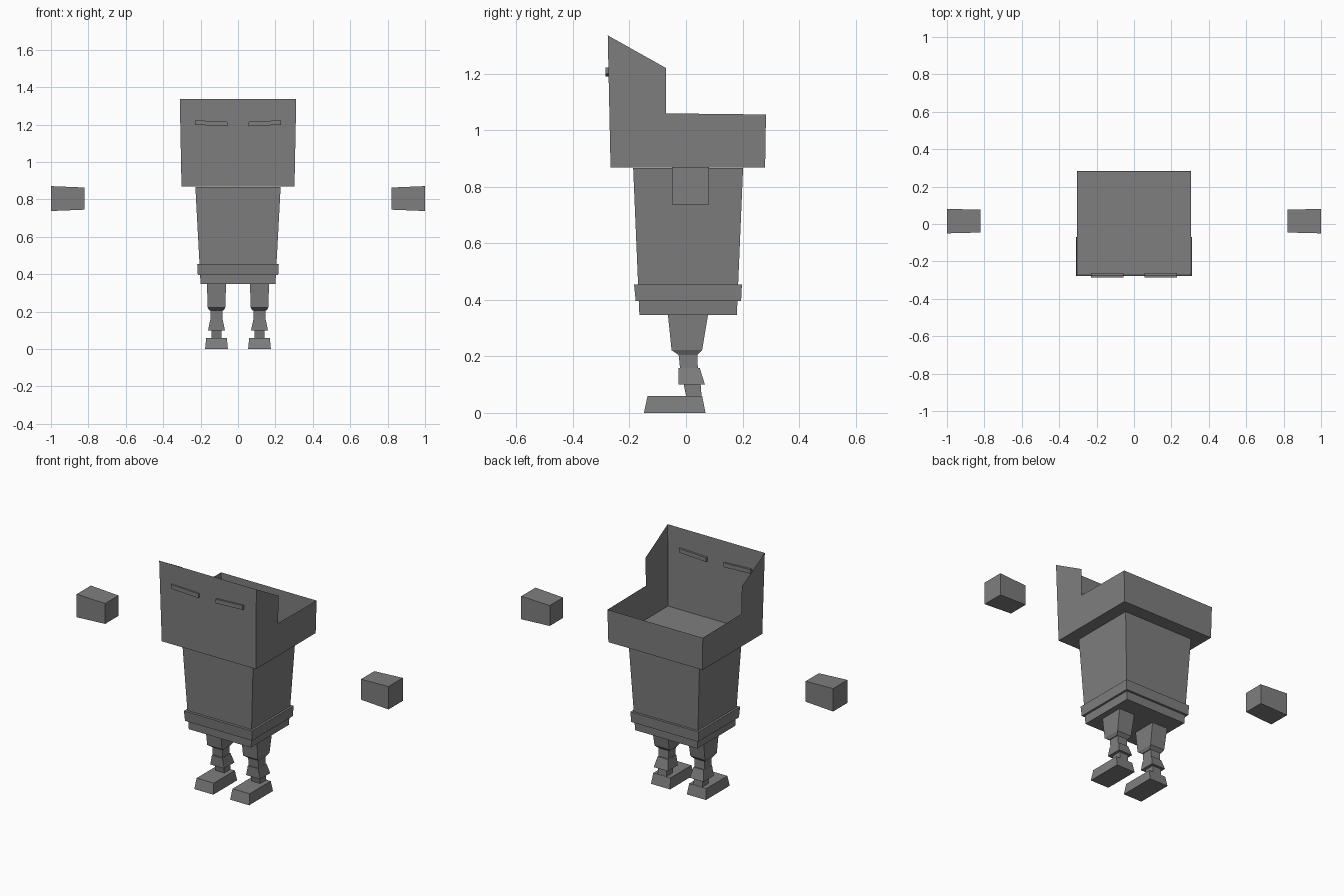
import bpy

if "Cube" in bpy.data.objects:
    bpy.data.objects.remove(bpy.data.objects["Cube"])

# One flat grey for everything
grey = bpy.data.materials.new("grey")
grey.diffuse_color = (0.21, 0.21, 0.21, 1)
grey.use_nodes = True
grey.node_tree.nodes["Principled BSDF"].inputs["Base Color"].default_value = grey.diffuse_color


def add_mesh(name, verts, faces):
    mesh = bpy.data.meshes.new(name)
    mesh.from_pydata(verts, [], faces)
    mesh.materials.append(grey)
    obj = bpy.data.objects.new(name, mesh)
    bpy.context.collection.objects.link(obj)
    return obj


def loft(name, rings):
    """Closed stack of rectangles; each ring is (z, x0, x1, y0, y1)."""
    verts, faces = [], [(3, 2, 1, 0)]
    for z, x0, x1, y0, y1 in rings:
        verts += [(x0, y0, z), (x1, y0, z), (x1, y1, z), (x0, y1, z)]
    for r in range(len(rings) - 1):
        a = 4 * r
        for i in range(4):
            j = (i + 1) % 4
            faces.append((a + i, a + j, a + 4 + j, a + 4 + i))
    n = len(verts)
    faces.append((n - 4, n - 3, n - 2, n - 1))
    return add_mesh(name, verts, faces)


# Head: thin open tray with a tall front and stepped side walls
profile = [(-0.267, 0.868), (0.28, 0.868), (0.283, 1.056),
           (-0.07, 1.06), (-0.07, 1.22), (-0.277, 1.336)]


def half_width(z):
    return 0.302 + (z - 0.868) * 0.02


n = len(profile)
verts = [(s * half_width(z), y, z) for s in (1, -1) for y, z in profile]
faces = [tuple(range(n)), tuple(reversed(range(n, 2 * n)))]
for i, j in ((0, 1), (1, 2), (5, 0)):      # floor, back, front
    faces.append((j, i, i + n, j + n))
add_mesh("head", verts, faces)

# Torso and belt
loft("torso", [(0.347, -0.2, 0.2, -0.165, 0.18),
               (0.867, -0.228, 0.228, -0.187, 0.202)])
loft("belt", [(0.396, -0.215, 0.215, -0.178, 0.195),
              (0.455, -0.218, 0.218, -0.184, 0.198)])

# Leg sections as (z, half width, front y, back y), bottom to top
leg_parts = {
    "foot": [(0, 0.061, -0.149, 0.069), (0.06, 0.055, -0.136, 0.057)],
    "ankle": [(0.06, 0.028, 0.0, 0.055), (0.1, 0.028, -0.008, 0.052)],
    "calf": [(0.1, 0.045, -0.026, 0.067), (0.158, 0.033, -0.027, 0.049)],
    "knee": [(0.158, 0.032, -0.021, 0.042), (0.205, 0.032, -0.026, 0.04)],
    "thigh": [(0.205, 0.037, -0.026, 0.04), (0.222, 0.047, -0.051, 0.057),
              (0.347, 0.051, -0.064, 0.078)],
}

for side, s in (("left", -1), ("right", 1)):
    cx = 0.115 * s
    for part, rings in leg_parts.items():
        loft(f"{side}_{part}", [(z, cx - w, cx + w, y0, y1) for z, w, y0, y1 in rings])

    # Floating hand, slightly larger at the outer end
    hand = loft(f"{side}_hand", [(0.738, 0.82, 1.0, -0.05, 0.081),
                                 (0.871, 0.82, 1.0, -0.05, 0.081)])
    for v in hand.data.vertices:
        if v.co.x < 0.9:
            v.co.y = 0.0155 + (v.co.y - 0.0155) * 0.93
            v.co.z = 0.803 + (v.co.z - 0.803) * 0.89

    # Narrow eye bar passing through the front wall, outer end raised
    eye = loft(f"{side}_eye", [(1.191, 0.055, 0.23, -0.285, -0.263),
                               (1.215, 0.055, 0.23, -0.285, -0.263)])
    for v in eye.data.vertices:
        if v.co.x > 0.15:
            v.co.z += 0.008

    if s < 0:
        for obj in (hand, eye):
            for v in obj.data.vertices:
                v.co.x *= -1
            obj.data.flip_normals()
